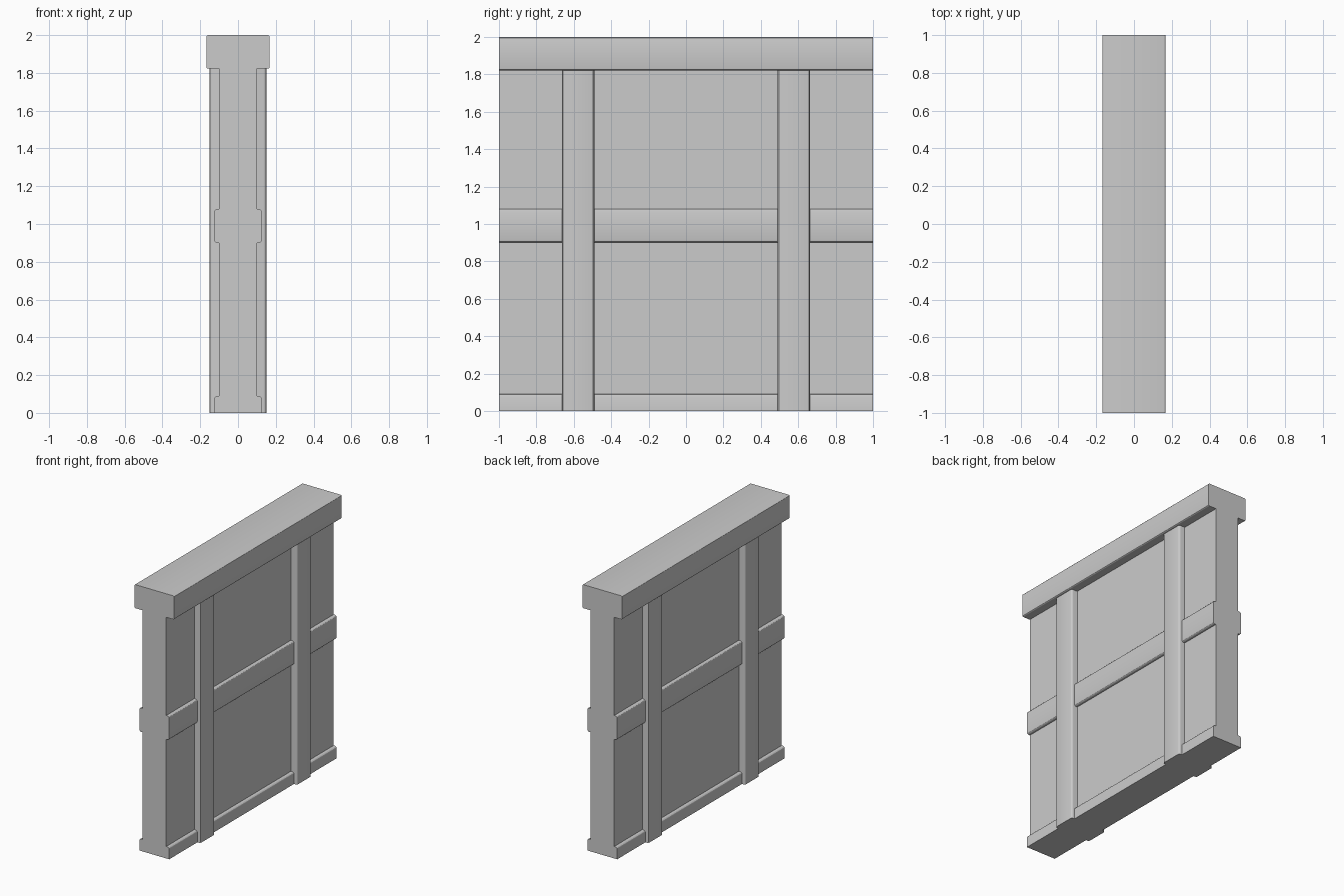
import bpy, bmesh
from mathutils import Vector

cube = bpy.data.objects.get("Cube")
if cube:
    bpy.data.objects.remove(cube, do_unlink=True)

GREY = (0.6, 0.6, 0.6, 1.0)
mat = bpy.data.materials.new("plain grey")
mat.use_nodes = True
mat.diffuse_color = GREY
mat.node_tree.nodes["Principled BSDF"].inputs["Base Color"].default_value = GREY


def block(name, half_x, y0, y1, z0, z1, axis=None, radius=0.015):
    """Box centred on x, with the edges running along one axis rounded."""
    bm = bmesh.new()
    bmesh.ops.create_cube(bm, size=1)
    for v in bm.verts:
        v.co = Vector((v.co.x * 2 * half_x,
                       y0 + (v.co.y + 0.5) * (y1 - y0),
                       z0 + (v.co.z + 0.5) * (z1 - z0)))
    if axis is not None:
        # Edges resting on the ground stay sharp
        edges = [e for e in bm.edges
                 if abs((e.verts[0].co - e.verts[1].co).normalized()[axis]) > 0.9
                 and max(v.co.z for v in e.verts) > 0.001]
        bmesh.ops.bevel(bm, geom=edges, offset=radius, segments=3,
                        profile=0.5, affect='EDGES')
    mesh = bpy.data.meshes.new(name)
    bm.to_mesh(mesh)
    bm.free()
    mesh.materials.append(mat)
    obj = bpy.data.objects.new(name, mesh)
    bpy.context.collection.objects.link(obj)
    bpy.ops.object.select_all(action='DESELECT')
    obj.select_set(True)
    bpy.context.view_layer.objects.active = obj
    bpy.ops.object.shade_smooth_by_angle()
    return obj


# Flat wall panel between the trims
block("wall_panel", 0.10, -1, 1, 0, 1.83)

# Horizontal trims running the full length
block("skirting", 0.125, -1, 1, 0, 0.09, axis=1)
block("middle_rail", 0.125, -1, 1, 0.90, 1.08, axis=1)
block("top_cap", 0.167, -1, 1, 1.822, 2.0, axis=1, radius=0.01)

# Upright posts, showing on both faces of the wall
for name, y in (("front_post", -0.577), ("back_post", 0.577)):
    block(name, 0.15, y - 0.087, y + 0.087, 0, 1.825, axis=2)
